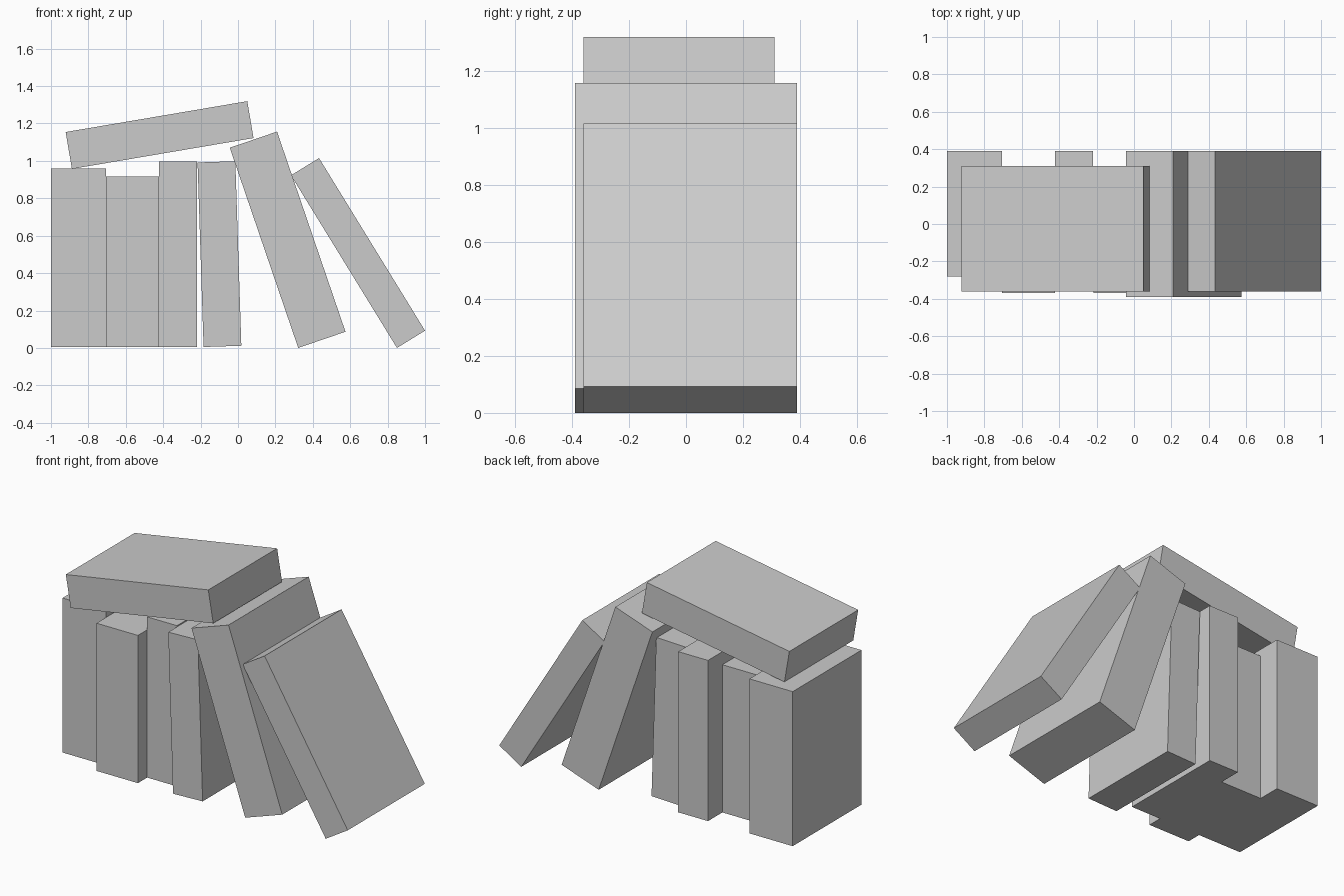
import bpy
import bmesh
from math import radians, sin, cos

if "Cube" in bpy.data.objects:
    bpy.data.objects.remove(bpy.data.objects["Cube"])


def book(name, x, z, width, height, tilt, front, back):
    """Box leaning left by tilt degrees about its lower-left edge at (x, z)."""
    c, s = cos(radians(tilt)), sin(radians(tilt))
    bm = bmesh.new()
    bmesh.ops.create_cube(bm, size=1)
    for v in bm.verts:
        w, h = (v.co.x + 0.5) * width, (v.co.z + 0.5) * height
        y = front if v.co.y < 0 else back
        v.co = (x + w * c - h * s, y, z + w * s + h * c)
    mesh = bpy.data.meshes.new(name)
    bm.to_mesh(mesh)
    bm.free()
    obj = bpy.data.objects.new(name, mesh)
    bpy.context.collection.objects.link(obj)
    return obj


# upright row, left to right
book("upright_book_1", -1.0, 0.006, 0.295, 0.952, 0, -0.28, 0.39)
book("upright_book_2", -0.705, 0.006, 0.282, 0.91, 0, -0.37, 0.25)
book("upright_book_3", -0.423, 0.006, 0.203, 0.99, 0, -0.28, 0.39)
book("upright_book_4", -0.184, 0.005, 0.202, 0.987, 1.87, -0.37, 0.31)

# leaning books on the right
book("leaning_book_thick", 0.322, 0.0, 0.267, 1.131, 18.88, -0.39, 0.39)
book("leaning_book_thin", 0.85, 0.0, 0.176, 1.083, 31.56, -0.36, 0.39)

# book lying across the row
book("top_book", -0.888, 0.957, 0.985, 0.2, 9.64, -0.36, 0.31)
